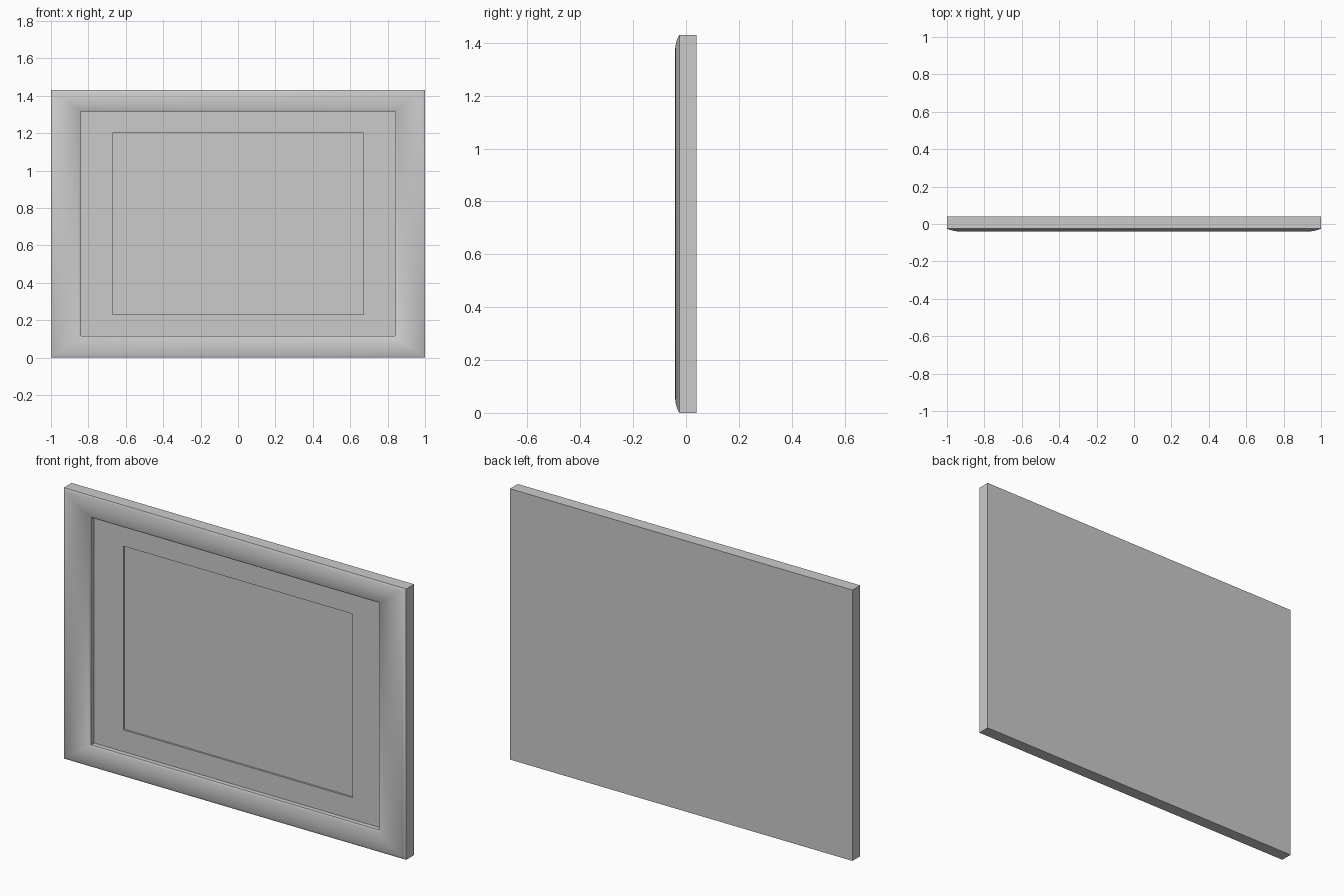
import bpy, bmesh, math

if "Cube" in bpy.data.objects:
    bpy.data.objects.remove(bpy.data.objects["Cube"])

W, H = 1.0, 0.715          # half width and half height
ZC = 0.715                 # centre height
STILE, RAIL = 0.16, 0.115  # border widths, side and top/bottom


def nested_loops(name, loops, cap_start=False, cap_end=False):
    """Skin a series of rectangles given as (half width, half height, y)."""
    bm = bmesh.new()
    rings = [[bm.verts.new((sx * w, y, ZC + sz * h))
              for sx, sz in ((-1, -1), (1, -1), (1, 1), (-1, 1))]
             for w, h, y in loops]
    for a, b in zip(rings, rings[1:]):
        for i in range(4):
            j = (i + 1) % 4
            bm.faces.new((a[i], a[j], b[j], b[i]))
    if cap_start:
        bm.faces.new(rings[0][::-1])
    if cap_end:
        bm.faces.new(rings[-1])
    mesh = bpy.data.meshes.new(name)
    bm.to_mesh(mesh)
    bm.free()
    obj = bpy.data.objects.new(name, mesh)
    bpy.context.collection.objects.link(obj)
    return obj


# Moulded frame: flat back, square sides, rounded front, inner step
loops = [(W, H, 0.04)]
STEPS = 12
for i in range(STEPS + 1):
    t = i / STEPS
    y = -0.025 - 0.016 * math.sin(math.pi * t) ** 0.8
    loops.append((W - STILE * t, H - RAIL * t, y))
loops.append((W - STILE, H - RAIL, 0.0))
frame = nested_loops("frame", loops, cap_start=True)
bpy.context.view_layer.objects.active = frame
frame.select_set(True)
bpy.ops.object.shade_smooth_by_angle(angle=math.radians(35))

# Mat board with a thin window cut through it
nested_loops("mat_board", [(W - STILE, H - RAIL, 0.0), (0.67, 0.485, 0.0), (0.67, 0.485, 0.01)])

# Picture panel seen through the window
nested_loops("picture_panel", [(0.67, 0.485, 0.01)], cap_end=True)
